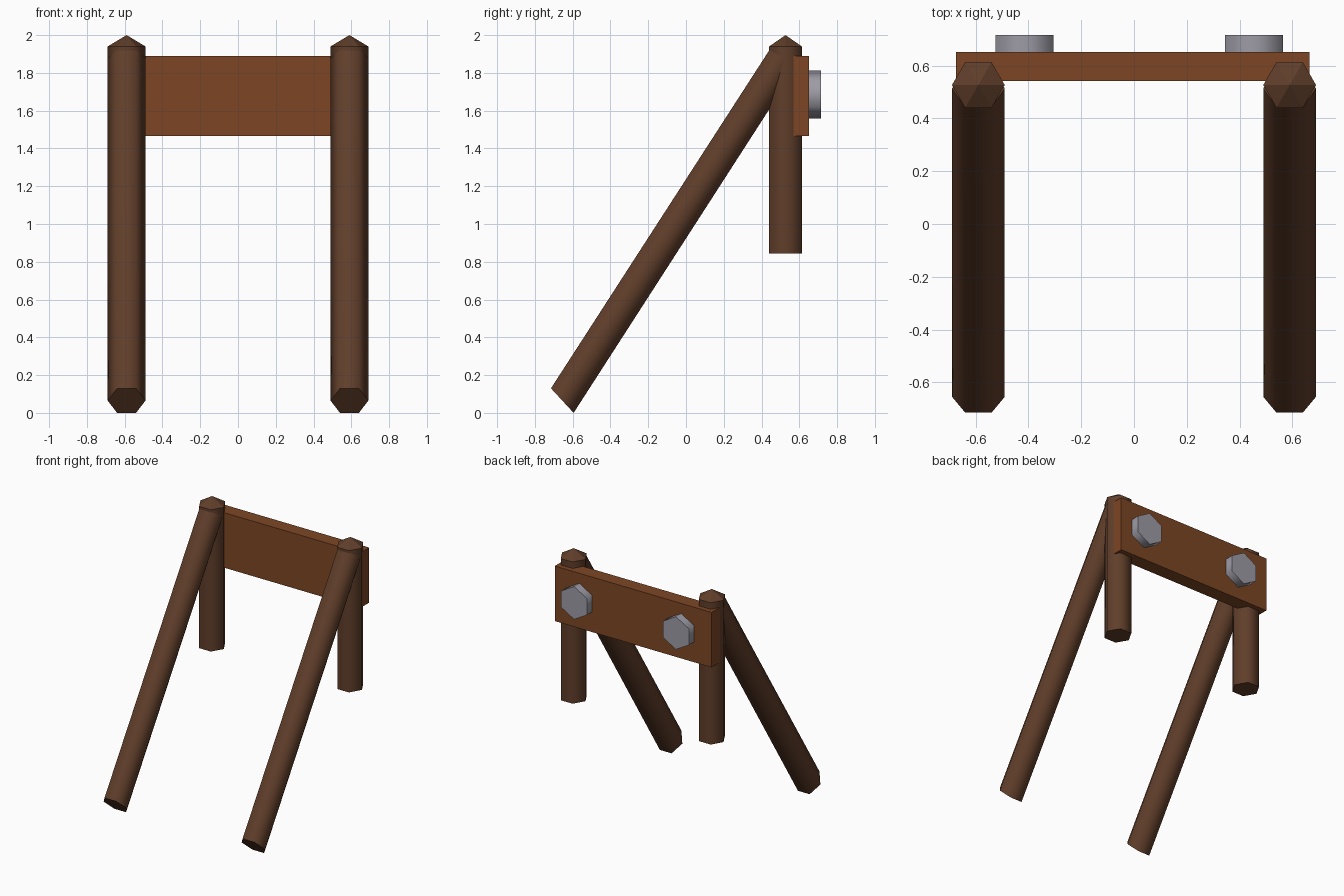
import bpy, bmesh, math
from mathutils import Vector

if "Cube" in bpy.data.objects:
    bpy.data.objects.remove(bpy.data.objects["Cube"])


def material(name, rgb):
    m = bpy.data.materials.new(name)
    m.diffuse_color = (*rgb, 1)
    m.use_nodes = True
    m.node_tree.nodes["Principled BSDF"].inputs["Base Color"].default_value = m.diffuse_color
    return m


DARK_WOOD = material("dark wood", (0.117, 0.048, 0.023))
BOARD_WOOD = material("board wood", (0.205, 0.061, 0.018))
STEEL = material("steel", (0.34, 0.33, 0.38))


def finish(bm, name, mat):
    bmesh.ops.recalc_face_normals(bm, faces=bm.faces)
    me = bpy.data.meshes.new(name)
    bm.to_mesh(me)
    bm.free()
    me.materials.append(mat)
    ob = bpy.data.objects.new(name, me)
    bpy.context.collection.objects.link(ob)
    return ob


def hex_prism(name, mat, u, start, v_start, end, v_end, tip=None):
    """Six-sided bar between two rings; u points at a corner, v at a flat."""
    bm = bmesh.new()
    s60 = math.sin(math.pi / 3)

    def ring(c, v):
        return [bm.verts.new(Vector(c) + Vector(u) * math.cos(a) + Vector(v) * (math.sin(a) / s60))
                for a in (i * math.pi / 3 for i in range(6))]

    lo, hi = ring(start, v_start), ring(end, v_end)
    sides = [bm.faces.new((lo[i], lo[(i + 1) % 6], hi[(i + 1) % 6], hi[i])) for i in range(6)]
    bm.faces.new(lo)
    if tip:
        apex = bm.verts.new(tip)
        for i in range(6):
            bm.faces.new((hi[i], hi[(i + 1) % 6], apex))
    else:
        bm.faces.new(hi)
    # smooth around the bar, crisp at its ends
    for f in sides:
        f.smooth = True
    for r in (lo, hi):
        for i in range(6):
            bm.edges.get((r[i], r[(i + 1) % 6])).smooth = False
    return finish(bm, name, mat)


for side, x in (("left", -0.59), ("right", 0.59)):
    # upright post with pointed cap
    hex_prism(side + "_post", DARK_WOOD, (0.1, 0, 0), (x, 0.527, 0.845), (0, 0.0866, 0),
              (x, 0.527, 1.94), (0, 0.0866, 0), tip=(x, 0.527, 2.0))
    # slanted leg, its top buried in the post
    hex_prism(side + "_leg", DARK_WOOD, (0.1, 0, 0), (x, -0.655, 0.065), (0, 0.06, -0.065),
              (x, 0.514, 1.877), (0, 0.071, -0.046))

# cross board
bm = bmesh.new()
bmesh.ops.create_cube(bm, size=1)
bmesh.ops.scale(bm, vec=(1.34, 0.109, 0.425), verts=bm.verts)
bmesh.ops.translate(bm, vec=(-0.005, 0.5975, 1.6775), verts=bm.verts)
finish(bm, "cross_board", BOARD_WOOD)

# bolt heads on the back of the board
for side, x in (("left", -0.415), ("right", 0.455)):
    hex_prism(side + "_bolt", STEEL, (0, 0, 0.127), (x, 0.64, 1.685), (0.11, 0, 0),
              (x, 0.716, 1.685), (0.11, 0, 0))
